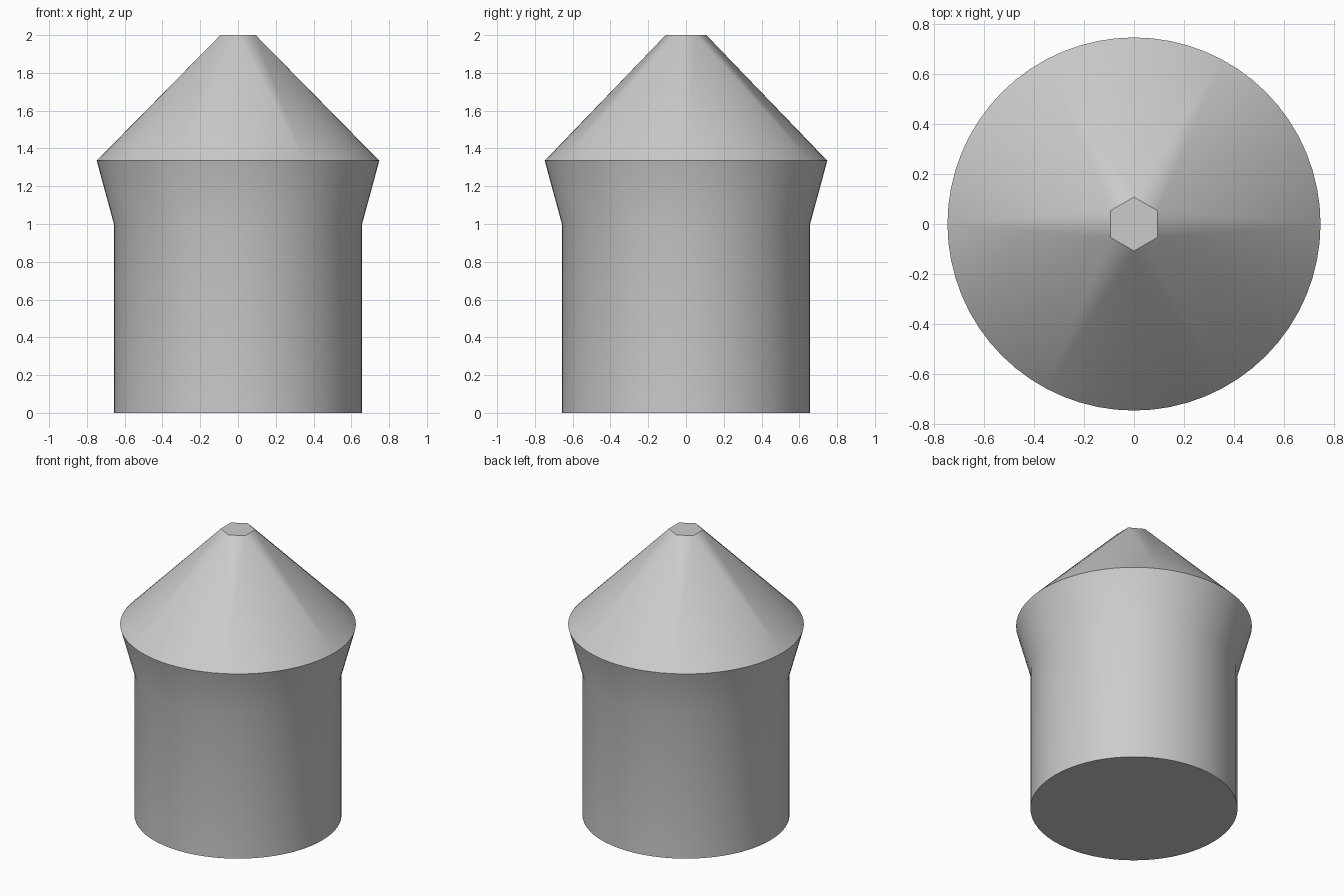
import bpy, bmesh
from math import pi, cos, sin, radians

cube = bpy.data.objects.get("Cube")
if cube:
    bpy.data.objects.remove(cube)

SIDES = 64
TIP_SIDES = 6

# Plain grey material
grey = bpy.data.materials.new("light grey")
grey.use_nodes = True
colour = (0.6, 0.6, 0.6, 1)
grey.diffuse_color = colour
grey.node_tree.nodes["Principled BSDF"].inputs["Base Color"].default_value = colour

bm = bmesh.new()


def ring(radius, z, sides, start=0.0):
    angles = [start + 2 * pi * i / sides for i in range(sides)]
    return [bm.verts.new((radius * cos(a), radius * sin(a), z)) for a in angles]


# Straight body, flared collar and hexagonal tip
base = ring(0.657, 0, SIDES)
neck = ring(0.657, 1.0, SIDES)
rim = ring(0.748, 1.335, SIDES)
tip = ring(0.108, 2.0, TIP_SIDES, pi / 2)

bm.faces.new(base[::-1])
bm.faces.new(tip)
for low, high in ((base, neck), (neck, rim)):
    for i in range(SIDES):
        j = (i + 1) % SIDES
        bm.faces.new((low[i], low[j], high[j], high[i]))


# Roof fans from each tip corner to its share of the round rim
def nearest_corner(i):
    turn = (i + 0.5) / SIDES - 0.25
    return round(turn * TIP_SIDES) % TIP_SIDES


for i in range(SIDES):
    j = (i + 1) % SIDES
    corner, following = nearest_corner(i), nearest_corner(j)
    bm.faces.new((rim[i], rim[j], tip[corner]))
    if corner != following:
        bm.faces.new((rim[j], tip[following], tip[corner]))

bmesh.ops.recalc_face_normals(bm, faces=bm.faces[:])
mesh = bpy.data.meshes.new("round_tower")
bm.to_mesh(mesh)
bm.free()
mesh.materials.append(grey)

tower = bpy.data.objects.new("round_tower", mesh)
bpy.context.collection.objects.link(tower)
bpy.ops.object.select_all(action="DESELECT")
tower.select_set(True)
bpy.context.view_layer.objects.active = tower
bpy.ops.object.shade_smooth_by_angle(angle=radians(30))
